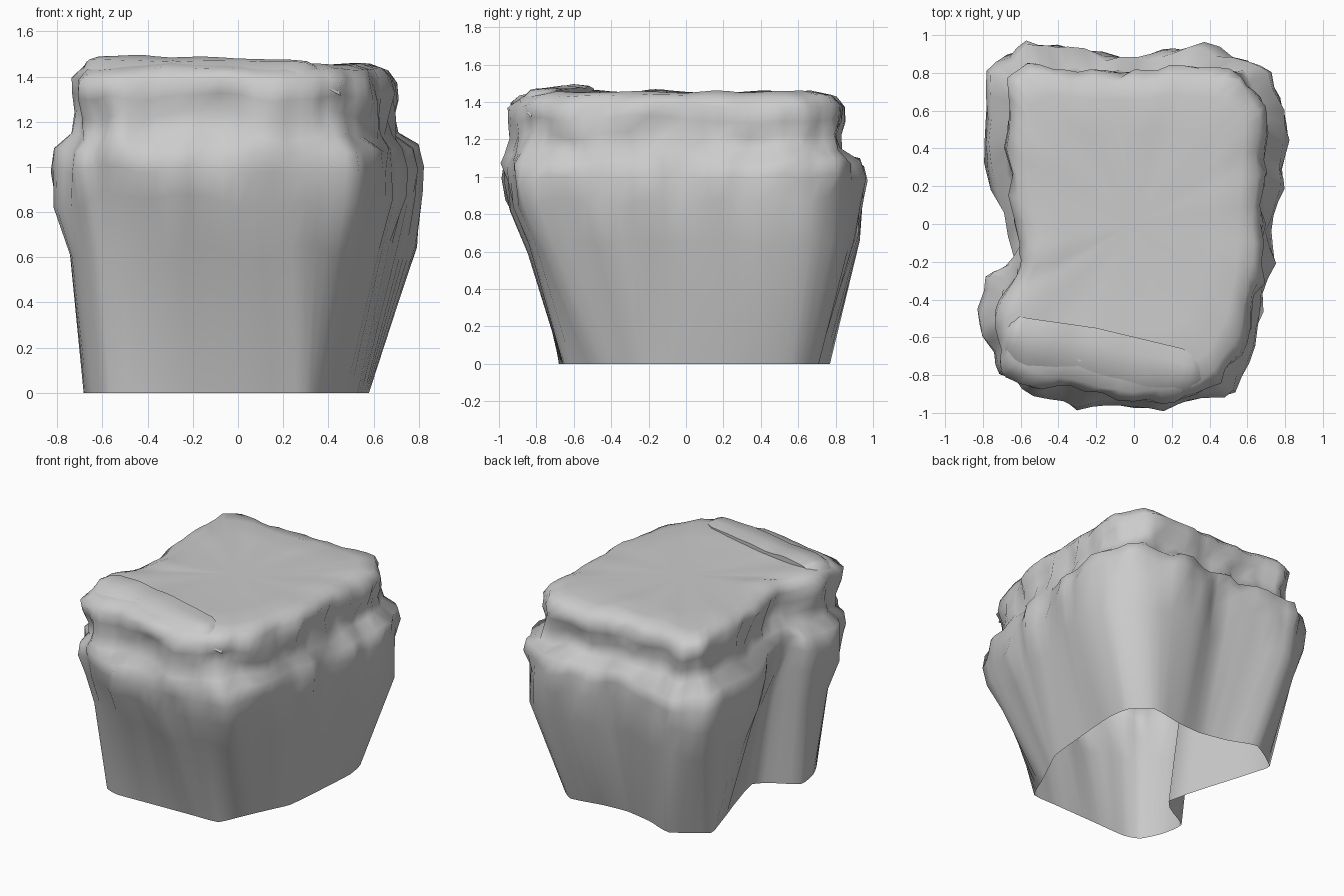
import bpy, bmesh, math
from mathutils import Vector, noise

cube = bpy.data.objects.get("Cube")
if cube:
    bpy.data.objects.remove(cube, do_unlink=True)

# Stone colour
stone = bpy.data.materials.new("grey stone")
stone.use_nodes = True
colour = (0.6, 0.6, 0.6, 1)
stone.diffuse_color = colour
stone.node_tree.nodes["Principled BSDF"].inputs["Base Color"].default_value = colour

# Matching outlines in hundredths: open foot, bulging ledge, crown
FOOT = [(-59, -64), (-48, -68), (-20, -67), (10, -66), (30, -65), (38, -48), (46, -31),
        (53, -16), (56, 15), (58, 44), (55, 60), (42, 71), (18, 67), (0, 66),
        (-20, 70), (-40, 77), (-63, 62), (-60, 48), (-42, -15), (-68, -33), (-66, -50)]
LEDGE = [(-70, -78), (-58, -86), (-30, -98), (0, -96), (30, -95), (53, -88), (66, -55),
         (72, -20), (75, 12), (80, 35), (79, 68), (60, 86), (28, 95), (2, 88),
         (-35, 94), (-57, 97), (-77, 80), (-78, 30), (-60, -18), (-79, -28), (-81, -60)]
CROWN = [(-70, -72), (-60, -84), (-35, -88), (0, -94), (28, -92), (46, -84), (59, -62),
         (66, -30), (68, 10), (70, 42), (71, 64), (58, 80), (25, 83), (0, 80),
         (-30, 81), (-55, 83), (-67, 77), (-68, 40), (-60, -10), (-64, -28), (-74, -50)]
STEPS = 4


def resample(points):
    """Closed spline through the control points, mildly rounded."""
    pts = [Vector((x, y, 0)) / 100 for x, y in points]
    n, out = len(pts), []
    for i in range(n):
        a, b, c, d = (pts[(i + k) % n] for k in (-1, 0, 1, 2))
        for s in range(STEPS):
            t = s / STEPS
            curve = b + (c - a) * (t / 2) + (a * 2 - b * 5 + c * 4 - d) * (t * t / 2) \
                + (b * 3 - a - c * 3 + d) * (t ** 3 / 2)
            out.append(b.lerp(c, t).lerp(curve, 0.4))
    return out


def finish(bm, name, angle):
    bmesh.ops.recalc_face_normals(bm, faces=bm.faces)
    mesh = bpy.data.meshes.new(name)
    bm.to_mesh(mesh)
    bm.free()
    obj = bpy.data.objects.new(name, mesh)
    bpy.context.collection.objects.link(obj)
    mesh.materials.append(stone)
    bpy.ops.object.select_all(action='DESELECT')
    obj.select_set(True)
    bpy.context.view_layer.objects.active = obj
    bpy.ops.object.shade_smooth_by_angle(angle=angle)


def bridge(bm, rows, closed):
    n = len(rows[0])
    for low, high in zip(rows, rows[1:]):
        for i in range(n if closed else n - 1):
            j = (i + 1) % n
            bm.faces.new((low[i], low[j], high[j], high[i]))


foot, ledge, crown = resample(FOOT), resample(LEDGE), resample(CROWN)
# The flare starts lower on the back and left
knee = [f.lerp(l, 0.7 + 0.2 * (f.x + f.y)) for f, l in zip(foot, ledge)]

# Each layer: height, outlines mixed, mix, scale, bump size, height wobble
LAYERS = [(0, foot, knee, 0, 1, 0, 0),
          (0.64, foot, knee, 1, 1, 0.02, 0.08),
          (0.86, knee, ledge, 0.8, 1, 0.05, 0.08),
          (0.99, ledge, crown, 0, 1, 0.06, 0.05),
          (1.08, ledge, crown, 0.1, 1, 0.06, 0.04),
          (1.14, ledge, crown, 0.85, 0.98, 0.07, 0.05),
          (1.23, ledge, crown, 1, 0.97, 0.08, 0.05),
          (1.31, ledge, crown, 1, 0.99, 0.08, 0.04),
          (1.385, ledge, crown, 1, 1, 0.07, 0.03),
          (1.435, ledge, crown, 1, 0.94, 0.04, 0.02),
          (1.455, ledge, crown, 1, 0.82, 0, 0.02),
          (1.45, ledge, crown, 1, 0.6, 0, 0)]


def layer_points(z, first, second, mix, scale, bump, wobble):
    out = []
    for a, b in zip(first, second):
        p = a.lerp(b, mix) * scale
        outward = p.normalized()
        lumps = noise.noise(Vector((p.x * 7, p.y * 7, z * 5)))
        p += outward * lumps * bump
        p.z = z + noise.noise(Vector((p.x * 5 + 9, p.y * 5, z * 2))) * wobble
        out.append(p)
    return out


# Rock body, open underneath
bm = bmesh.new()
rows = [[bm.verts.new(p) for p in layer_points(*layer)] for layer in LAYERS]
bridge(bm, rows, True)
centre = bm.verts.new((0, 0, 1.445))
for a, b in zip(rows[-1], rows[-1][1:] + rows[-1][:1]):
    bm.faces.new((a, b, centre))
finish(bm, "rock_body", 1.4)

# Raised slab along the front rim, with a crisp rear edge and sunken ends
rim = (crown[-STEPS:] + crown)[:6 * STEPS + 1]
seam = [Vector((x, y, 0)) for x, y in ((-0.67, -0.48), (-0.55, -0.5), (-0.2, -0.55),
                                       (0.26, -0.66), (0.42, -0.77))]
bm = bmesh.new()
rows = []
for i, outer in enumerate(rim):
    t = i / (len(rim) - 1)
    k = min(int(t * 4), 3)
    inner = seam[k].lerp(seam[k + 1], t * 4 - k)
    lift = 0.04 * math.sin(math.pi * t ** 0.7)
    drop = 0.09 * max(0, 1 - t * 7, 1 - (1 - t) * 7)
    sections = ((0, 1.4), (0, 1.45 + lift * 0.7), (0.25, 1.455 + lift),
                (0.6, 1.455 + lift * 0.5), (0.85, 1.4))
    row = []
    for f, z in sections:
        p = inner.lerp(outer, f)
        p.z = z - drop + noise.noise(p * 5) * 0.015
        row.append(bm.verts.new(p))
    rows.append(row)
bridge(bm, rows, False)
finish(bm, "front_slab", 0.9)
